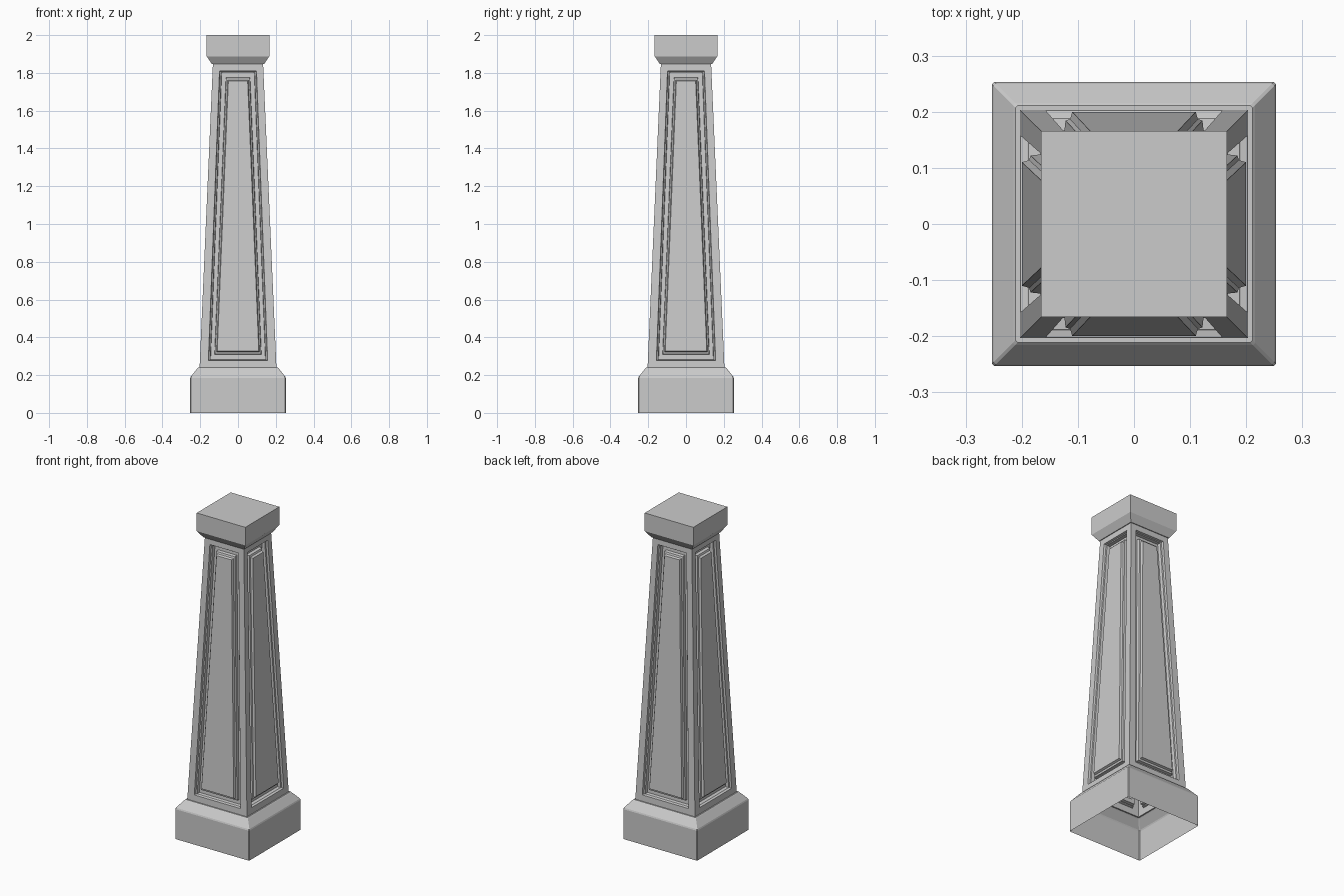
import bpy, bmesh
from math import pi
from mathutils import Matrix

if "Cube" in bpy.data.objects:
    bpy.data.objects.remove(bpy.data.objects["Cube"])


def finish(name, bm):
    bmesh.ops.remove_doubles(bm, verts=bm.verts, dist=0.0005)
    bmesh.ops.recalc_face_normals(bm, faces=bm.faces)
    mesh = bpy.data.meshes.new(name)
    bm.to_mesh(mesh)
    bm.free()
    ob = bpy.data.objects.new(name, mesh)
    bpy.context.collection.objects.link(ob)
    return ob


def bridge(bm, a, b):
    for i in range(4):
        j = (i + 1) % 4
        bm.faces.new((a[i], a[j], b[j], b[i]))


def square_loft(name, profile, corner=0.004, close_top=False):
    """Stack of square rings (half width, z) with slightly eased corners."""
    bm = bmesh.new()
    rings = []
    for h, z in profile:
        c = h - corner
        pts = [(-c, -h), (c, -h), (h, -c), (h, c), (c, h), (-c, h), (-h, c), (-h, -c)]
        if corner == 0:
            pts = pts[::2]
            pts = [(-h, -h), (h, -h), (h, h), (-h, h)]
        rings.append([bm.verts.new((x, y, z)) for x, y in pts])
    for a, b in zip(rings, rings[1:]):
        n = len(a)
        for i in range(n):
            j = (i + 1) % n
            bm.faces.new((a[i], a[j], b[j], b[i]))
    if close_top:
        bm.faces.new(rings[-1])
    return finish(name, bm)


# Hollow base and cap
square_loft("base", [(0.253, 0), (0.253, 0.184), (0.250, 0.192), (0.216, 0.234),
                     (0.211, 0.239), (0.2035, 0.239)])
square_loft("cap", [(0.133, 1.846), (0.138, 1.846), (0.166, 1.888), (0.166, 2.0)],
            corner=0, close_top=True)

# Tapered shaft: nested trapezoids (bottom half, top half, z bottom, z top, depth)
Z0, Z1, H0, H1 = 0.239, 1.846, 0.2035, 0.133
LEVELS = [
    (H0, H1, Z0, Z1, 0),
    (0.157, 0.098, 0.277, 1.811, 0),            # frame edge
    (0.154, 0.095, 0.279, 1.808, 0.012),        # frame step
    (0.147, 0.088, 0.281, 1.803, 0.014),
    (0.145, 0.086, 0.283, 1.801, 0.034),        # groove floor
    (0.124, 0.064, 0.308, 1.776, 0.034),
    (0.122, 0.062, 0.311, 1.773, 0.016),        # raised panel step
    (0.114, 0.055, 0.322, 1.762, 0.013),
    (0.110, 0.051, 0.327, 1.757, 0.0),          # raised panel face
]
bm = bmesh.new()
for k in range(4):
    rot = Matrix.Rotation(k * pi / 2, 4, 'Z')
    prev = None
    for b, t, zb, zt, d in LEVELS:
        ring = []
        for x, z in ((-b, zb), (b, zb), (t, zt), (-t, zt)):
            y = -(H0 + (H1 - H0) * (z - Z0) / (Z1 - Z0)) + d
            v = bm.verts.new((x, y, z))
            v.co = rot @ v.co
            ring.append(v)
        if prev:
            bridge(bm, prev, ring)
        prev = ring
    bm.faces.new(prev)
finish("panelled_shaft", bm)
